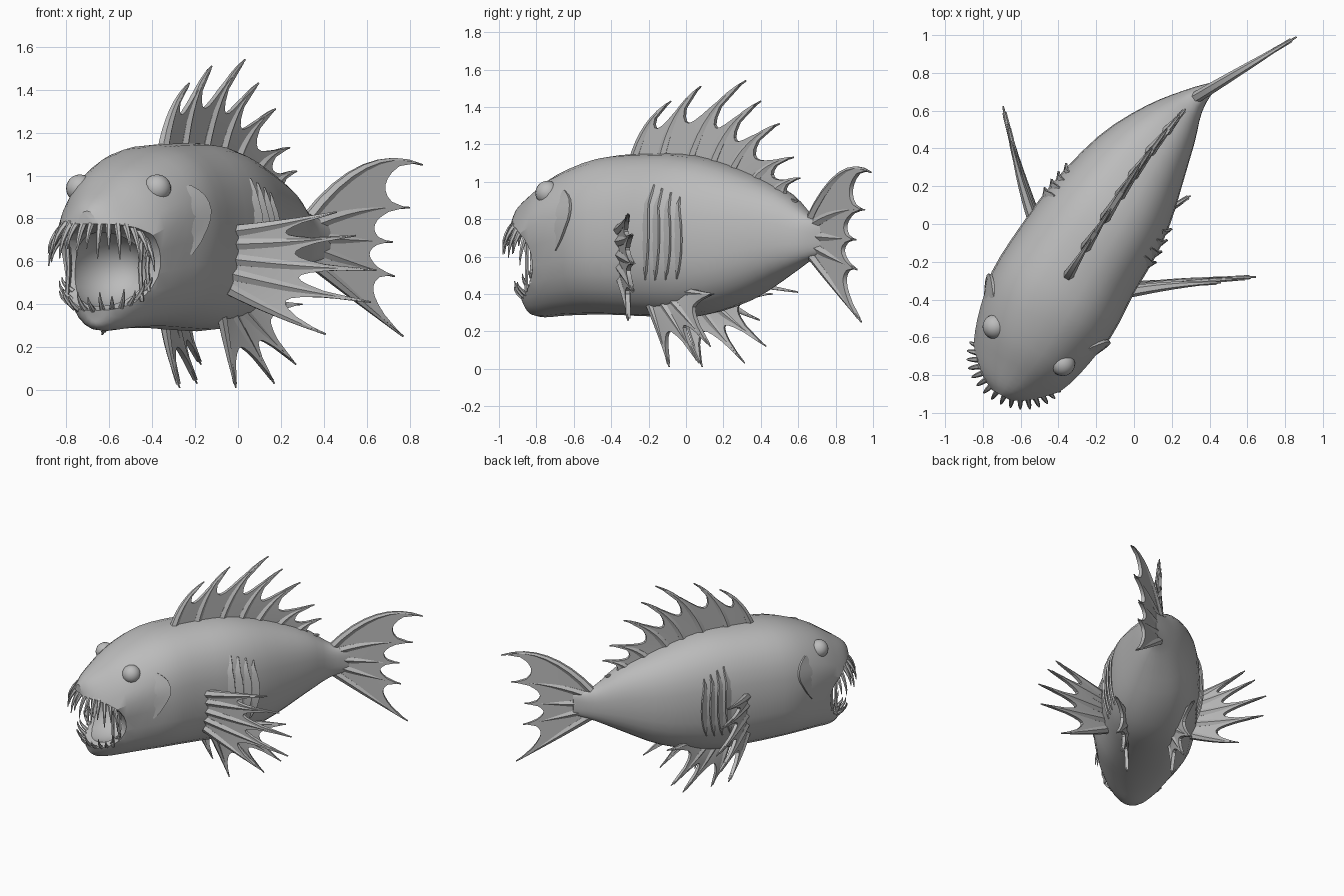
import bpy, bmesh
from math import sin, cos, pi, radians, sqrt, copysign
from mathutils import Vector, Matrix

cube = bpy.data.objects.get("Cube")
if cube:
    bpy.data.objects.remove(cube)

grey = bpy.data.materials.new("fish_grey")
grey.use_nodes = True
GREY = (0.5, 0.5, 0.5, 1)
grey.diffuse_color = GREY
for node in grey.node_tree.nodes:
    if node.type == 'BSDF_PRINCIPLED':
        node.inputs["Base Color"].default_value = GREY

# Body stations: spine x, spine y, half width, top, bottom
STATIONS = [
    (-.705, -.905, .10, .835, .32), (-.685, -.87, .18, .88, .29),
    (-.64, -.79, .25, .945, .275), (-.56, -.65, .315, 1.045, .285),
    (-.44, -.43, .36, 1.13, .29), (-.30, -.19, .35, 1.15, .28),
    (-.135, .06, .33, 1.14, .28), (.025, .31, .265, 1.06, .36),
    (.19, .52, .165, .95, .49), (.31, .65, .075, .83, .575),
    (.43, .74, .015, .78, .62)]
LAST = len(STATIONS) - 1
UP = Vector((0, 0, 1))
SIDE = Vector((.88, -.48, 0)).normalized()    # head's left
BACK = Vector((.48, .88, 0)).normalized()     # head's rearward


def sample(t):
    """Smooth interpolation of the stations."""
    t = min(max(t, 0), LAST)
    i = min(int(t), LAST - 1)
    f = t - i
    a, b, c, d = [STATIONS[min(max(i + k, 0), LAST)] for k in (-1, 0, 1, 2)]
    return [q + .5 * f * (r - p + f * (2 * p - 5 * q + 4 * r - s + f * (3 * (q - r) + s - p)))
            for p, q, r, s in zip(a, b, c, d)]


def skin(t, ang, lift=0):
    """Point on the body surface; the head narrows to crown and jaw."""
    x, y, w, top, low = sample(t)
    p, q = sample(t - .05), sample(t + .05)
    along = Vector((q[0] - p[0], q[1] - p[1], 0)).normalized()
    across = Vector((along.y, -along.x, 0))
    c, s = [copysign(abs(v) ** .83, v) for v in (cos(ang), sin(ang))]
    head = max(0, 1 - t / 4)
    w *= 1 - head * (max(0, min(.4, .3 - s)) + .5 * max(0, s - .3))
    return (Vector((x, y, (top + low) / 2 + (top - low) / 2 * s))
            + across * (w * c + lift * cos(ang)) + along * .08 * head * max(0, -s))


def make(name, bm):
    mesh = bpy.data.meshes.new(name)
    bmesh.ops.recalc_face_normals(bm, faces=bm.faces)
    bm.to_mesh(mesh)
    bm.free()
    obj = bpy.data.objects.new(name, mesh)
    bpy.context.collection.objects.link(obj)
    mesh.materials.append(grey)
    return obj


def bake(obj, angle=35):
    """Replace an object by its evaluated mesh and shade it."""
    bpy.context.view_layer.update()
    dg = bpy.context.evaluated_depsgraph_get()
    mesh = bpy.data.meshes.new_from_object(obj.evaluated_get(dg))
    name = obj.name
    bpy.data.objects.remove(obj)
    new = bpy.data.objects.new(name, mesh)
    bpy.context.collection.objects.link(new)
    mesh.materials.clear()
    mesh.materials.append(grey)
    bpy.ops.object.select_all(action='DESELECT')
    new.select_set(True)
    bpy.context.view_layer.objects.active = new
    bpy.ops.object.shade_smooth_by_angle(angle=radians(angle))
    return new


def sheets(name, grids, thick):
    """Thin solid sheets from grids of points."""
    bm = bmesh.new()
    for grid in grids:
        rows = [[bm.verts.new(p) for p in row] for row in grid]
        for r0, r1 in zip(rows, rows[1:]):
            for k in range(len(r0) - 1):
                bm.faces.new((r0[k], r0[k + 1], r1[k + 1], r1[k]))
    obj = make(name, bm)
    mod = obj.modifiers.new("thickness", 'SOLIDIFY')
    mod.thickness, mod.offset = thick, 0
    return bake(obj)


def tubes(name, paths, radius, end=.15):
    """Tapered tubes along paths, as one object."""
    curve = bpy.data.curves.new(name, 'CURVE')
    curve.dimensions = '3D'
    curve.bevel_depth, curve.bevel_resolution = radius, 1
    curve.use_fill_caps = True
    for path in paths:
        spline = curve.splines.new('POLY')
        spline.points.add(len(path) - 1)
        for k, (pt, p) in enumerate(zip(spline.points, path)):
            pt.co = (*p, 1)
            pt.radius = 1 + (end - 1) * (k / (len(path) - 1)) ** 1.3
    obj = bpy.data.objects.new(name, curve)
    bpy.context.collection.objects.link(obj)
    return bake(obj, 50)


def bezier(a, b, c, t):
    return a * (1 - t) ** 2 + b * 2 * t * (1 - t) + c * t * t


def fin(name, rays, depth, radius):
    """Bony rays (base, tip, bend) joined by scalloped webs."""
    rays = [(Vector(a), (Vector(a) + Vector(b)) / 2 + Vector(c), Vector(b)) for a, b, c in rays]
    tubes(name + "_rays", [[bezier(*r, k / 8) for k in range(9)] for r in rays], radius)
    grids = []
    for r0, r1 in zip(rays, rays[1:]):
        grid = []
        for i in range(9):
            v = i / 8
            reach = .95 - depth * sqrt(max(0, sin(pi * v)))
            grid.append([bezier(*r0, reach * k / 6).lerp(bezier(*r1, reach * k / 6), v)
                         for k in range(7)])
        grids.append(grid)
    sheets(name + "_web", grids, .024)


# Body: lofted rings with capped ends
bm = bmesh.new()
N = 28
rings = [[bm.verts.new(skin(i / 3, 2 * pi * k / N)) for k in range(N)] for i in range(3 * LAST + 1)]
for r0, r1 in zip(rings, rings[1:]):
    for k in range(N):
        bm.faces.new((r0[k], r0[(k + 1) % N], r1[(k + 1) % N], r1[k]))
bm.faces.new(rings[0])
bm.faces.new(rings[-1])
body = make("body", bm)


# Mouth: a gape cut through the sides and a deeper throat
def frame(x, y, z, center):
    m = Matrix((x, y, z)).transposed().to_4x4()
    m.translation = center
    return m


GAPE = Vector((-.70, -.90, .57))
DEEP, HIGH = .23, .205


def gape_height(back):
    return HIGH * sqrt(1 - (back / DEEP) ** 2)


bm = bmesh.new()
bmesh.ops.create_cone(bm, cap_ends=True, segments=28, radius1=1, radius2=1, depth=2,
                      matrix=frame(BACK * DEEP, UP * HIGH, SIDE * .5, GAPE))
gape = make("gape_cutter", bm)
bm = bmesh.new()
bmesh.ops.create_uvsphere(bm, u_segments=24, v_segments=14, radius=1,
                          matrix=frame(SIDE * .195, BACK * .25, UP * .18, (-.61, -.73, .56)))
throat = make("throat_cutter", bm)
for cutter in (gape, throat):
    cutter.hide_render = True
    mod = body.modifiers.new("cut", 'BOOLEAN')
    mod.operation, mod.object = 'DIFFERENCE', cutter
body = bake(body, 30)
for cutter in (gape, throat):
    bpy.data.objects.remove(cutter)


# Teeth along both jaws
def jaw(count, width, reach, shift, up, length, out_lean):
    paths = []
    for i in range(count):
        a = radians(-85 + 170 * i / (count - 1))
        out = SIDE * sin(a) - BACK * cos(a)
        root = (Vector((-.62, -.74, 0)) + BACK * (shift - reach * cos(a))
                + SIDE * width * sin(a))
        d = min(.2, max(0, (root - GAPE).dot(BACK)))
        root.z = GAPE.z + up * (gape_height(d) + .01)
        size = length * (1 if i % 2 else .75)
        tip = root - UP * up * size + out * out_lean
        bow = (root + tip) / 2 + out * .03
        paths.append([bezier(root, bow, tip, k / 4) for k in range(5)])
    return paths


tubes("upper_teeth", jaw(16, .21, .165, 0, 1, .17, .065), .016)
tubes("lower_teeth", jaw(13, .18, .14, .035, -1, .09, .06), .014)

# Strands of skin at the mouth corners
strands = []
for s in (-1, 1):
    for back, off in ((.16, .2), (.2, .215)):
        p = GAPE + BACK * back + SIDE * s * off
        tall = UP * (gape_height(back) + .01)
        strands.append([p + tall, p - SIDE * s * .01, p - tall])
tubes("mouth_strands", strands, .012, .8)

# Eyes
for off, label in ((.22, "left"), (-.19, "right")):
    bm = bmesh.new()
    bmesh.ops.create_uvsphere(
        bm, u_segments=20, v_segments=12, radius=.065,
        matrix=Matrix.Translation(Vector((-.57, -.635, .94)) + SIDE * off))
    bake(make(label + "_eye", bm), 60)


# Cheek folds and gill slats: flaps raised at the rear edge, fading at both ends
def flap(t, width, lo, hi, lift, s):
    rows = []
    for k in range(9):
        a = lo + (hi - lo) * k / 8
        fade = .15 + .85 * sin(pi * k / 8)
        start = t + .5 * max(0, a - .3)
        ang = a if s > 0 else pi - a
        rows.append([skin(start + width * fade * u, ang, -.015 + (lift * fade + .01) * u)
                     for u in (0, .5, 1)])
    return rows


for s, label in ((1, "left"), (-1, "right")):
    sheets(label + "_gills", [flap(5.55 + .2 * k, .2, -.5, .6 - .05 * k, .022, s)
                              for k in range(4)], .012)
    sheets(label + "_cheek", [flap(3.45, .5, -.1, .6, .02, s)], .015)


# Dorsal fin along the spine
def on_spine(y, z):
    for a, b in zip(STATIONS, STATIONS[1:]):
        if a[1] <= y <= b[1]:
            return Vector((a[0] + (b[0] - a[0]) * (y - a[1]) / (b[1] - a[1]), y, z))


def dorsal_ray(y0, z0, y1, z1):
    base, tip = on_spine(y0, z0), on_spine(y1, z1)
    return base, tip, Vector((-.07, -.11, .16)) * (tip - base).length


DORSAL = [(-.28, 1.10, -.08, 1.43), (-.13, 1.11, .08, 1.51), (.02, 1.10, .32, 1.54),
          (.14, 1.08, .40, 1.43), (.24, 1.04, .50, 1.31), (.36, .99, .575, 1.13),
          (.46, .92, .61, 1.02), (.54, .87, .60, .90)]
fin("dorsal_fin", [dorsal_ray(*d) for d in DORSAL], .55, .03)

# Tail fin, swung to the left
TAIL = [(.79, .86, 1.05, .23), (.755, .80, .85, .06), (.71, .72, .69, 0),
        (.67, .73, .53, -.01), (.62, .77, .25, 0)]
fin("tail_fin", [((.32, .665, a), (x, .70 + (x - .36) * .58, z), (0, 0, bend))
                 for a, x, z, bend in TAIL], .24, .031)

# Paired fins, mirrored across the body's middle plane
PECTORAL = [((-.03, -.36, .74), (.46, -.31, .83)), ((-.03, -.355, .68), (.55, -.29, .72)),
            ((-.03, -.35, .61), (.645, -.28, .56)), ((-.03, -.345, .54), (.62, -.285, .41)),
            ((-.04, -.34, .47), (.41, -.31, .26))]
PELVIC = [((-.08, -.20, .37), (-.01, -.09, .01)), ((-.04, -.14, .38), (.17, .07, .03)),
          ((0, -.09, .39), (.27, .13, .12)), ((.05, -.03, .42), (.30, .15, .40))]
NORMAL = Vector((.83, -.56, 0)).normalized()
MIDDLE = Vector((-.277, -.203, 0))


def mirrored(p):
    p = Vector(p)
    return p - NORMAL * 2 * (p - MIDDLE).dot(NORMAL)


for name, rays, radius in (("pectoral_fin", PECTORAL, .031), ("pelvic_fin", PELVIC, .026)):
    fin("left_" + name, [(a, b, (0, .02, -.015)) for a, b in rays], .48, radius)
    fin("right_" + name, [(mirrored(a), mirrored(b), (-.02, 0, -.015)) for a, b in rays], .48, radius)
